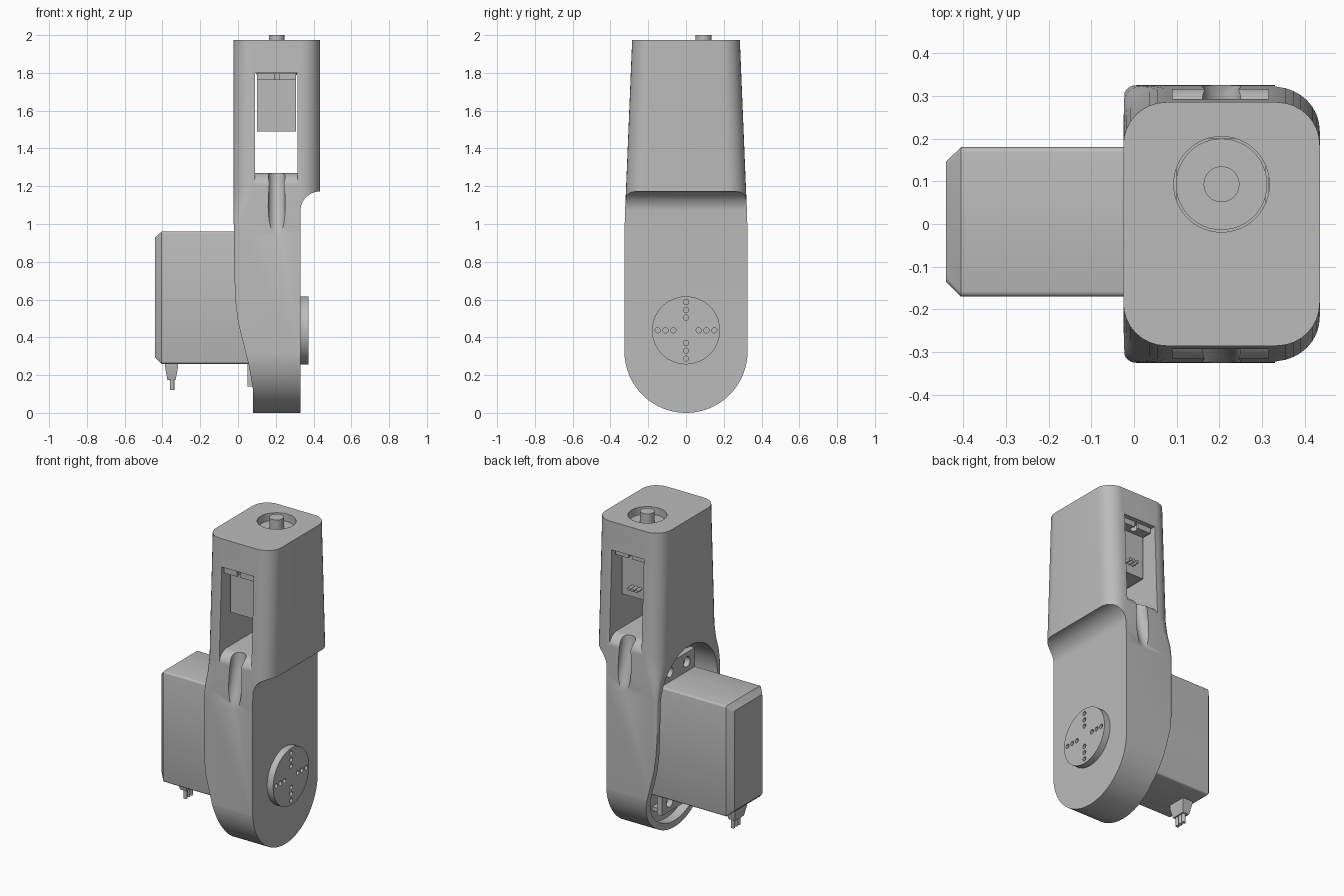
import bpy, bmesh
from math import sin, cos, pi, radians

cube = bpy.data.objects.get("Cube")
if cube:
    bpy.data.objects.remove(cube)

grey = bpy.data.materials.new("plain grey")
grey.use_nodes = True
GREY = (0.5, 0.5, 0.5, 1)
grey.diffuse_color = GREY
grey.node_tree.nodes["Principled BSDF"].inputs["Base Color"].default_value = GREY


def loft(name, rings):
    """Closed solid through rings of equal point count."""
    bm = bmesh.new()
    loops = [[bm.verts.new(p) for p in ring] for ring in rings]
    n = len(loops[0])
    for a, b in zip(loops, loops[1:]):
        for i in range(n):
            j = (i + 1) % n
            bm.faces.new((a[i], a[j], b[j], b[i]))
    bm.faces.new(loops[0])
    bm.faces.new(loops[-1])
    bmesh.ops.recalc_face_normals(bm, faces=bm.faces)
    mesh = bpy.data.meshes.new(name)
    bm.to_mesh(mesh)
    bm.free()
    mesh.materials.append(grey)
    obj = bpy.data.objects.new(name, mesh)
    bpy.context.collection.objects.link(obj)
    return obj


def place(axis, pts, d):
    """Put a flat outline at distance d along an axis."""
    if axis == "x":
        return [(d, u, v) for u, v in pts]
    if axis == "y":
        return [(u, d, v) for u, v in pts]
    return [(u, v, d) for u, v in pts]


def prism(name, axis, pts, lo, hi):
    return loft(name, [place(axis, pts, lo), place(axis, pts, hi)])


def arc(cx, cy, r, a0, a1, n=12):
    steps = [radians(a0 + (a1 - a0) * i / n) for i in range(n + 1)]
    return [(cx + r * cos(t), cy + r * sin(t)) for t in steps]


def circle(cx, cy, r, n=32):
    return arc(cx, cy, r, 0, 360 - 360 / n, n - 1)


def rounded(x0, x1, y0, y1, left, right, n=8):
    return (arc(x1 - right, y1 - right, right, 0, 90, n)
            + arc(x0 + left, y1 - left, left, 90, 180, n)
            + arc(x0 + left, y0 + left, left, 180, 270, n)
            + arc(x1 - right, y0 + right, right, 270, 360, n))


def box(name, x0, x1, y0, y1, z0, z1):
    return prism(name, "z", [(x0, y0), (x1, y0), (x1, y1), (x0, y1)], z0, z1)


def combine(obj, other, operation="DIFFERENCE"):
    mod = obj.modifiers.new("cut", "BOOLEAN")
    mod.operation, mod.solver, mod.object = operation, "EXACT", other
    bpy.context.view_layer.objects.active = obj
    bpy.ops.object.modifier_apply(modifier=mod.name)
    bpy.data.objects.remove(other)


# Arm housing: side outline, trimmed by a tapering rounded column
side = ([(0.08, -0.1), (0.33, -0.1)] + arc(0.435, 1.068, 0.105, 180, 90)
        + [(0.6, 1.173), (0.6, 1.975), (-0.2, 1.975), (-0.2, 1.15), (-0.016, 0.95),
           (-0.018, 0.7), (-0.012, 0.58), (0.0, 0.48), (0.03, 0.36),
           (0.06, 0.24), (0.08, 0.12)])
side[-8:-6] = [(-0.1, 1.975), (-0.1, 1.1), (-0.024, 1.1)]
housing = prism("arm_housing", "y", side, -0.5, 0.5)
sections = [(-0.2, 0.325, 0.03), (0.95, 0.325, 0.03), (1.03, 0.324, 0.045),
            (1.11, 0.321, 0.08), (1.2, 0.317, 0.1), (2.1, 0.28, 0.1)]
column = loft("column", [place("z", rounded(-0.025, 0.435, -w, w, r, 0.1), z)
                         for z, w, r in sections])
combine(housing, column, "INTERSECT")
foot = arc(0, 0.326, 0.326, 180, 360, 40) + [(0.4, 0.34), (0.4, 2.5), (-0.4, 2.5), (-0.4, 0.34)]
combine(housing, prism("foot", "x", foot, -1, 1), "INTERSECT")

# Arched recess that takes the large servo
recess = arc(0, 0.325, 0.285, 180, 360, 32) + arc(0, 0.89, 0.285, 0, 180, 32)
combine(housing, prism("recess", "x", recess, -1, 0.14))

# Through window with rounded sills
sill = arc(0.24, 1.19, 0.08, 0, 90, 8)
window = ([(-0.5, 1.8), (0.5, 1.8), (0.5, 1.19)] + sill
          + [(-y, z) for y, z in reversed(sill)] + [(-0.5, 1.19)])
combine(housing, prism("window", "x", window, 0.09, 0.315))

# Cable grooves running over both sills
path = [(0.93, 0.374), (1.0, 0.35), (1.08, 0.325), (1.16, 0.305), (1.22, 0.293), (1.32, 0.285)]
for s in (-1, 1):
    rings = [place("z", circle(0.205, s * y, 0.045, 24), z) for z, y in path]
    combine(housing, loft("groove", rings))

# Wrist bore in the top
combine(housing, prism("bore", "z", circle(0.205, 0.093, 0.112, 48), 1.7, 2.2))

# Large servo: case with chamfered end, mounting ears, cable plug
case = [(-0.44, 0.034), (-0.405, 0), (0.15, 0)]
loft("elbow_servo_case", [place("x", rounded(-0.17 + c, 0.18 - c, 0.26 + c, 0.96 - c,
                                             0.012, 0.012, 3), x) for x, c in case])
ears = box("elbow_servo_ears", 0.05, 0.085, -0.16, 0.17, 0.14, 1.08)
for y in (-0.08, 0.09):
    for z in (0.2, 1.02):
        combine(ears, prism("hole", "x", circle(y, z, 0.032, 20), 0, 0.2))
for z0, z1 in ((0.14, 0.165), (1.055, 1.08)):
    box("ear_support", 0.085, 0.15, -0.13, 0.14, z0, z1)
loft("cable_plug", [place("z", [(-0.352 - a, -b), (-0.352 + a, -b), (-0.352 + a, b), (-0.352 - a, b)], z)
                    for z, a, b in ((0.27, 0.034, 0.06), (0.24, 0.034, 0.06), (0.175, 0.022, 0.045))])
for y in (-0.027, 0, 0.027):
    prism("cable_wire", "z", circle(-0.349, y, 0.012, 12), 0.12, 0.2)

# Output disc with a cross of small holes
disc = prism("output_disc", "x", circle(0, 0.437, 0.18, 64), 0.3, 0.372)
for r in (0.067, 0.108, 0.15):
    for k in range(4):
        y, z = r * cos(k * pi / 2), 0.437 + r * sin(k * pi / 2)
        combine(disc, prism("hole", "x", circle(y, z, 0.014, 12), 0.345, 0.5))

# Small servo behind the window, with slotted ears
box("wrist_servo_case", 0.1, 0.308, -0.22, 0.2, 1.49, 1.81)
wrist_ears = box("wrist_servo_ears", 0.1, 0.308, -0.285, 0.265, 1.763, 1.798)
for y in (-0.285, 0.265):
    combine(wrist_ears, box("slot", 0.194, 0.216, y - 0.025, y + 0.025, 1.7, 1.9))
    combine(wrist_ears, prism("hole", "z", circle(0.205, y * 0.9, 0.02, 16), 1.7, 1.9))
for i in (-1, 0, 1):
    prism("wrist_wire", "y", circle(0.205 + i * 0.026, 1.555, 0.011, 12), 0.19, 0.245)

# Wrist boss and shaft
prism("wrist_boss", "z", circle(0.205, 0.093, 0.107, 48), 1.79, 1.93)
prism("wrist_shaft", "z", circle(0.205, 0.093, 0.042), 1.9, 2.0)

# Smooth curved faces, keep edges crisp
bpy.ops.object.select_all(action="DESELECT")
for obj in bpy.context.scene.objects:
    if obj.type == "MESH":
        obj.select_set(True)
        bpy.context.view_layer.objects.active = obj
bpy.ops.object.shade_smooth_by_angle(angle=radians(32))
